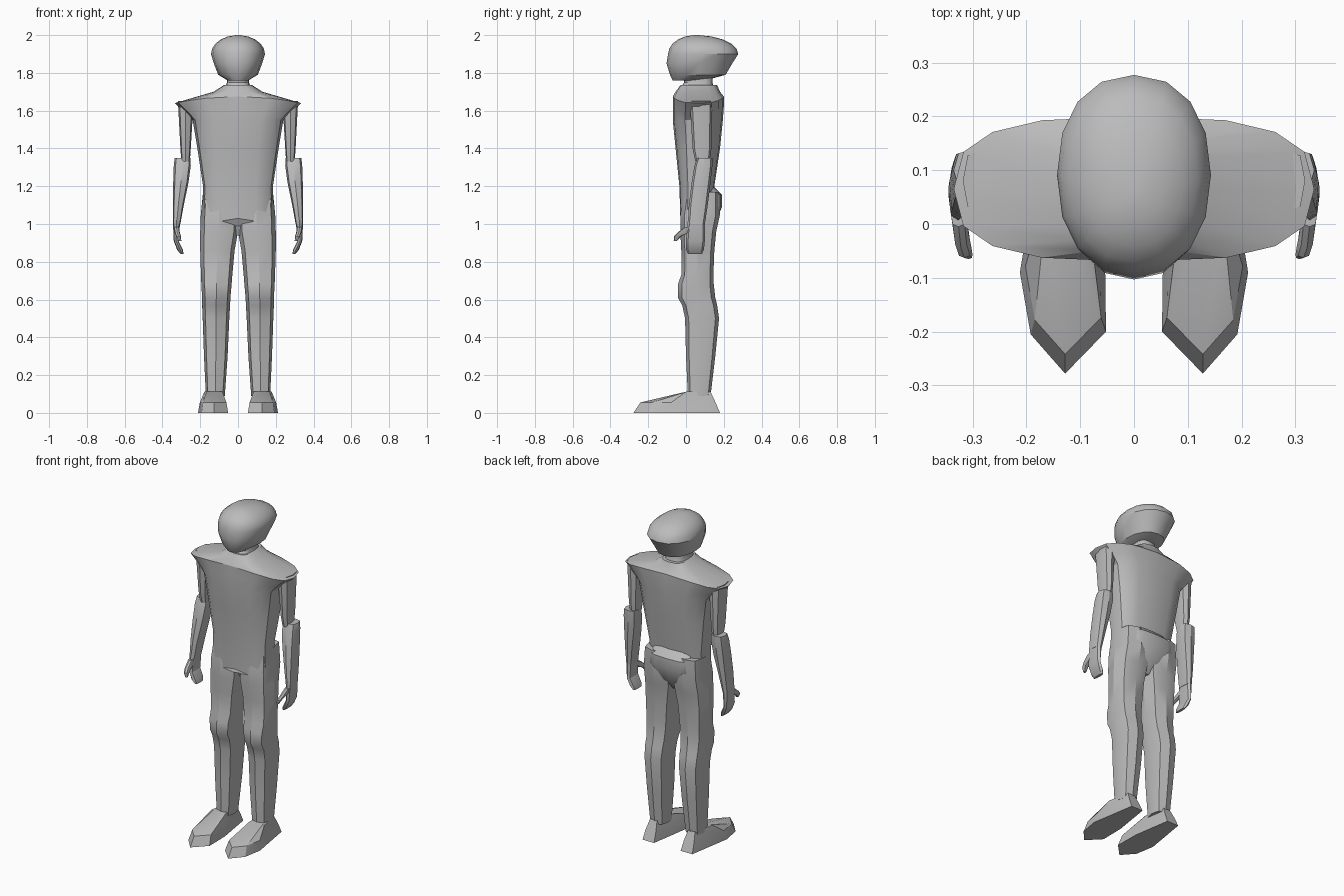
import bpy, bmesh, math

cube = bpy.data.objects.get("Cube")
if cube:
    bpy.data.objects.remove(cube, do_unlink=True)

GREY = (.5, .5, .5, 1)
mat = bpy.data.materials.new("plain grey")
mat.use_nodes = True
mat.diffuse_color = GREY
mat.node_tree.nodes["Principled BSDF"].inputs["Base Color"].default_value = GREY


def bridge(name, loops, angle=30):
    """Join equal-length loops of points and cap both ends."""
    bm = bmesh.new()
    loops = [[bm.verts.new(point) for point in loop] for loop in loops]
    for low, high in zip(loops, loops[1:]):
        for i in range(len(low)):
            bm.faces.new((low[i - 1], low[i], high[i], high[i - 1]))
    bm.faces.new(loops[0])
    bm.faces.new(loops[-1])
    bmesh.ops.recalc_face_normals(bm, faces=bm.faces)
    mesh = bpy.data.meshes.new(name)
    bm.to_mesh(mesh)
    bm.free()
    mesh.materials.append(mat)
    obj = bpy.data.objects.new(name, mesh)
    bpy.context.collection.objects.link(obj)
    bpy.ops.object.select_all(action='DESELECT')
    obj.select_set(True)
    bpy.context.view_layer.objects.active = obj
    bpy.ops.object.shade_smooth_by_angle(angle=math.radians(angle))


def section(sides, power, mirror, z, outer, front, back, inner=None, droop=0):
    """Rounded horizontal section; without an inner edge it is centred."""
    inner = -outer if inner is None else inner
    points = []
    for i in range(sides):
        turn = math.tau * i / sides
        c, s = (math.copysign(abs(v) ** power, v)
                for v in (math.cos(turn), math.sin(turn)))
        x = (inner + outer + (outer - inner) * c) / 2
        y = (front + back + (back - front) * s) / 2
        points.append((mirror * x, y, z - droop * c * c))
    return points


def build(name, rings, sides=16, power=.7, mirror=1):
    bridge(name, [section(sides, power, mirror, **ring) for ring in rings])


# Torso with wide drooping shoulders and a hem over the legs
build("torso", [
    dict(z=1.03, outer=.19, front=-.03, back=.13, droop=.06),
    dict(z=1.2, outer=.185, front=-.035, back=.15),
    dict(z=1.4, outer=.215, front=-.055, back=.18),
    dict(z=1.55, outer=.24, front=-.07, back=.195),
    dict(z=1.62, outer=.28, front=-.07, back=.2, droop=.03),
    dict(z=1.675, outer=.335, front=-.07, back=.2, droop=.035),
    dict(z=1.7, outer=.13, front=-.055, back=.18),
    dict(z=1.735, outer=.075, front=-.03, back=.165),
])

# Pelvis with a ledge at the back
build("pelvis", [
    dict(z=.94, outer=.02, front=.04, back=.11),
    dict(z=1, outer=.1, front=.01, back=.155),
    dict(z=1.09, outer=.15, front=0, back=.19),
    dict(z=1.155, outer=.14, front=0, back=.19),
    dict(z=1.205, outer=.12, front=0, back=.14),
], power=.55)

# Neck
build("neck", [
    dict(z=1.72, outer=.07, front=-.03, back=.15),
    dict(z=1.75, outer=.058, front=-.01, back=.14),
    dict(z=1.8, outer=.06, front=-.02, back=.14),
])

# Head: tapering jaw below, domed crown above, low point behind
jaw = [
    dict(z=1.76, outer=.055, front=-.07, back=.1),
    dict(z=1.79, outer=.105, front=-.085, back=.21),
    dict(z=1.85, outer=.128, front=-.103, back=.245),
]
crown = []
for step in range(6):
    rise = math.radians(step * 17)
    spread = math.cos(rise)
    crown.append(dict(z=1.9 + .1 * math.sin(rise), outer=.143 * spread,
                      front=.05 - .145 * spread, back=.05 + .227 * spread))
build("head", jaw + crown, power=.9)

# Limbs, given for the left side and mirrored to the right
LIMBS = {
    "leg": [
        dict(z=.09, inner=.07, outer=.17, front=.01, back=.13),
        dict(z=.3, inner=.055, outer=.18, front=0, back=.155),
        dict(z=.5, inner=.046, outer=.187, front=-.005, back=.175),
        dict(z=.57, inner=.042, outer=.19, front=-.02, back=.165),
        dict(z=.61, inner=.04, outer=.19, front=-.043, back=.155),
        dict(z=.68, inner=.034, outer=.194, front=-.043, back=.147),
        dict(z=.73, inner=.03, outer=.196, front=-.025, back=.145),
        dict(z=.86, inner=.018, outer=.2, front=-.025, back=.15),
        dict(z=.96, inner=0, outer=.2, front=-.03, back=.16),
        dict(z=1.05, inner=0, outer=.197, front=-.03, back=.18),
        dict(z=1.17, inner=.03, outer=.185, front=-.01, back=.175),
    ],
    "upper_arm": [
        dict(z=1.33, inner=.255, outer=.3, front=.05, back=.125),
        dict(z=1.4, inner=.25, outer=.305, front=.035, back=.135),
        dict(z=1.65, inner=.235, outer=.318, front=.02, back=.14),
    ],
    "forearm": [
        dict(z=1, inner=.305, outer=.345, front=.01, back=.1),
        dict(z=1.1, inner=.287, outer=.345, front=.015, back=.115),
        dict(z=1.22, inner=.262, outer=.343, front=.03, back=.13),
        dict(z=1.31, inner=.25, outer=.34, front=.045, back=.14),
        dict(z=1.35, inner=.252, outer=.335, front=.06, back=.14),
    ],
    "hand": [
        dict(z=.842, inner=.288, outer=.305, front=.01, back=.085),
        dict(z=.865, inner=.292, outer=.323, front=0, back=.095),
        dict(z=.91, inner=.315, outer=.34, front=0, back=.1),
        dict(z=1.02, inner=.305, outer=.345, front=.01, back=.1),
    ],
    "thumb": [
        dict(z=.91, inner=.3, outer=.315, front=-.065, back=-.05),
        dict(z=.935, inner=.302, outer=.328, front=-.063, back=-.025),
        dict(z=.955, inner=.308, outer=.335, front=-.045, back=.02),
        dict(z=.985, inner=.312, outer=.34, front=-.005, back=.04),
    ],
}

# Shoe outline: tip, outer side, heel, inner side
SOLE = [(.128, -.278), (.192, -.205), (.212, -.09), (.168, .18),
        (.09, .18), (.054, -.05), (.052, -.2)]
MIDDLE = SOLE[0][0]

for side, mirror in (("left", 1), ("right", -1)):
    for part, rings in LIMBS.items():
        build(f"{side}_{part}", rings, sides=8, mirror=mirror)

    # Shoe: the sole shrinks to an upper edge, then closes on the ankle
    sole, upper, ankle = [], [], []
    for x, y in SOLE:
        offset = x - MIDDLE
        sole.append((mirror * x, y, 0))
        upper.append((mirror * (MIDDLE + offset * .88), y * .87, .055))
        ankle.append((mirror * (MIDDLE + offset * .6),
                      min(max(y, 0), .13), .112))
    bridge(f"{side}_shoe", [sole, upper, ankle], angle=25)
